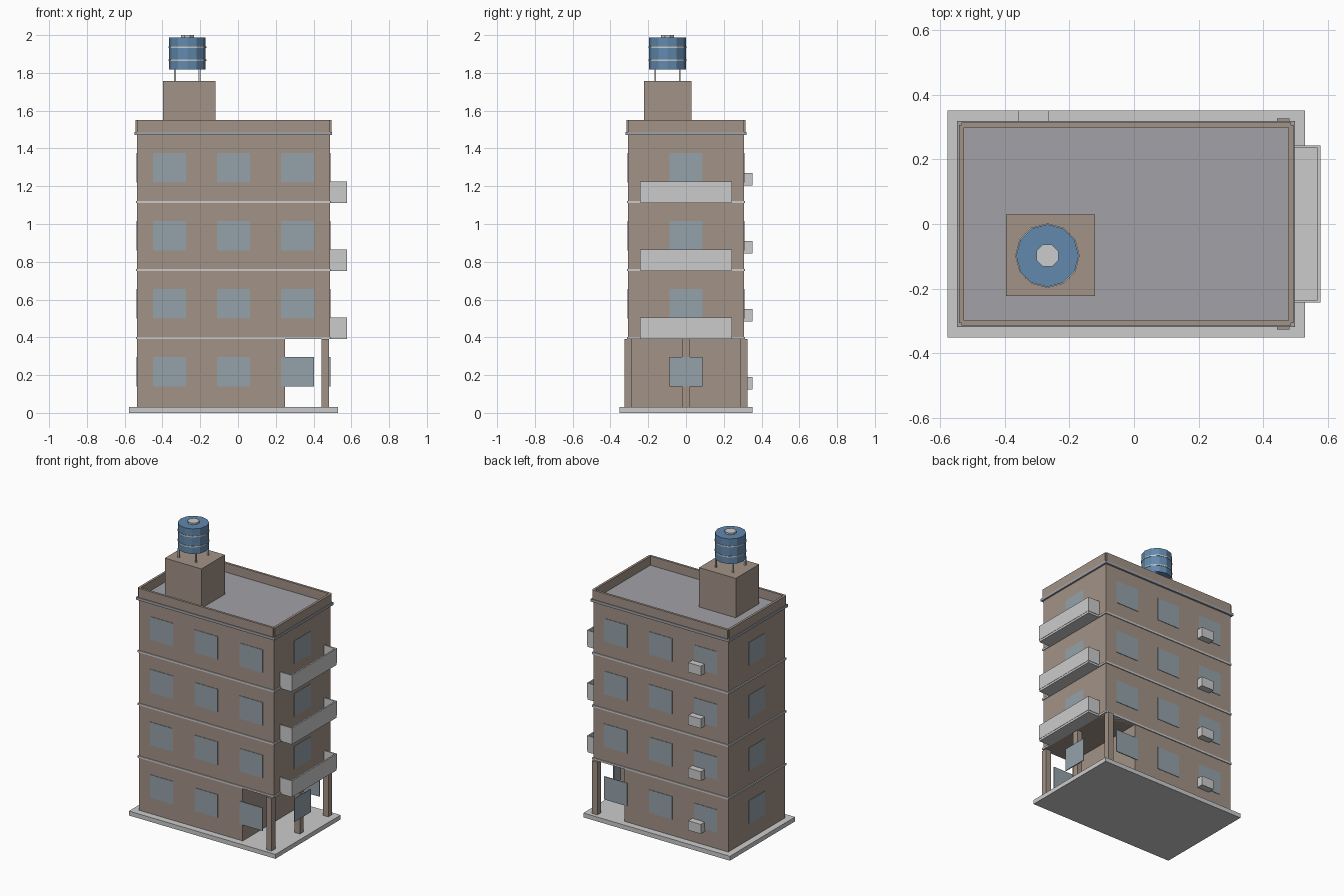
import bpy, math

if "Cube" in bpy.data.objects:
    bpy.data.objects.remove(bpy.data.objects["Cube"])


def material(name, color):
    m = bpy.data.materials.new(name)
    m.diffuse_color = (*color, 1)
    m.use_nodes = True
    m.node_tree.nodes["Principled BSDF"].inputs["Base Color"].default_value = m.diffuse_color
    return m


WALL = material("plaster", (0.36, 0.29, 0.245))
ROOF = material("roof_grey", (0.36, 0.36, 0.39))
GLASS = material("glass", (0.30, 0.36, 0.40))
BLUE = material("tank_blue", (0.12, 0.25, 0.42))


def box(name, x, y, z, mat=None):
    """Box from (min, max) ranges on each axis."""
    r = (x, y, z)
    bpy.ops.mesh.primitive_cube_add(size=1, location=[(a + b) / 2 for a, b in r])
    o = bpy.context.object
    o.name = name
    o.scale = [b - a for a, b in r]
    bpy.ops.object.transform_apply(location=False, rotation=False, scale=True)
    if mat:
        o.data.materials.append(mat)
    return o


def cyl(name, x, y, z0, z1, r, sides, mat=None, turn=0):
    bpy.ops.mesh.primitive_cylinder_add(vertices=sides, radius=r, depth=z1 - z0,
                                        location=(x, y, (z0 + z1) / 2),
                                        rotation=(0, 0, turn))
    o = bpy.context.object
    o.name = name
    if mat:
        o.data.materials.append(mat)
    return o


X0, X1, Y = -0.534, 0.486, 0.306      # main wall planes
XC = (X0 + X1) / 2
BASE, H = 0.03, 0.36                  # plinth height, storey height
TOP = BASE + 4 * H

# Plinth, recessed ground floor, upper storeys
box("plinth", (-0.578, 0.529), (-0.352, 0.352), (0, BASE))
box("ground_floor", (X0, 0.25), (-Y, Y), (BASE, BASE + H), WALL)
box("upper_floors", (X0, X1), (-Y, Y), (BASE + H, TOP), WALL)

# Columns of the open corner
for i, y in enumerate((-Y, 0, Y)):
    box(f"column_{i}", (0.442, 0.482), (y - 0.02, y + 0.02), (BASE, BASE + H), WALL)

# Windows, air conditioners, floor bands and balconies per storey
T = 0.003
for f in range(4):
    z = BASE + f * H
    wz = (z + 0.11, z + 0.267)
    for i in (-1, 0, 1):
        cx = XC + i * 0.339
        for side, y in (("front", -Y), ("back", Y)):
            box(f"window_{side}_{f}_{i + 1}", (cx - 0.087, cx + 0.087),
                (y - T, y + T), wz, GLASS)
    for side, x in (("left", X0), ("right", X1)):
        box(f"window_{side}_{f}", (x - T, x + T), (-0.087, 0.087), wz, GLASS)
    box(f"air_conditioner_{f}", (-0.358, -0.263), (Y, 0.352), (z + 0.094, z + 0.159))
    if f == 0:
        continue
    box(f"floor_band_{f}", (X0 - 0.006, X1 + 0.006), (-Y - 0.006, Y + 0.006),
        (z, z + 0.013))
    box(f"balcony_slab_{f}", (X1, 0.576), (-0.24, 0.24), (z, z + 0.014))
    box(f"balcony_front_{f}", (0.568, 0.578), (-0.243, 0.243), (z + 0.014, z + 0.114))
    for s in (-1, 1):
        y = s * 0.239
        box(f"balcony_side_{f}_{s}", (X1, 0.57), (y - 0.004, y + 0.004),
            (z + 0.014, z + 0.114))

# Roof slab and parapet
RZ = TOP + 0.018
box("roof_slab", (X0 - 0.014, X1 + 0.012), (-Y - 0.013, Y + 0.013), (TOP, RZ), ROOF)
for s, y in (("front", -Y), ("back", Y)):
    box(f"parapet_{s}", (X0, X1), (y - 0.008, y + 0.008), (RZ, 1.55), WALL)
for s, x in (("left", X0), ("right", X1)):
    box(f"parapet_{s}", (x - 0.008, x + 0.008), (-Y, Y), (RZ, 1.55), WALL)

# Stair housing with water tank on legs
box("stair_housing", (-0.397, -0.12), (-0.223, 0.03), (RZ, 1.757), WALL)
TX, TY = -0.268, -0.098
for sx in (-1, 1):
    for sy in (-1, 1):
        lx, ly = TX + sx * 0.065, TY + sy * 0.065
        box(f"tank_leg_{sx}_{sy}", (lx - 0.005, lx + 0.005), (ly - 0.005, ly + 0.005),
            (1.757, 1.82))
cyl("water_tank", TX, TY, 1.817, 1.988, 0.097, 12, BLUE)
for i, z in enumerate((1.866, 1.935)):
    cyl(f"tank_ring_{i}", TX, TY, z - 0.004, z + 0.004, 0.1, 12)
cyl("tank_lid", TX, TY, 1.988, 2.0, 0.037, 8, None, math.pi / 8)
